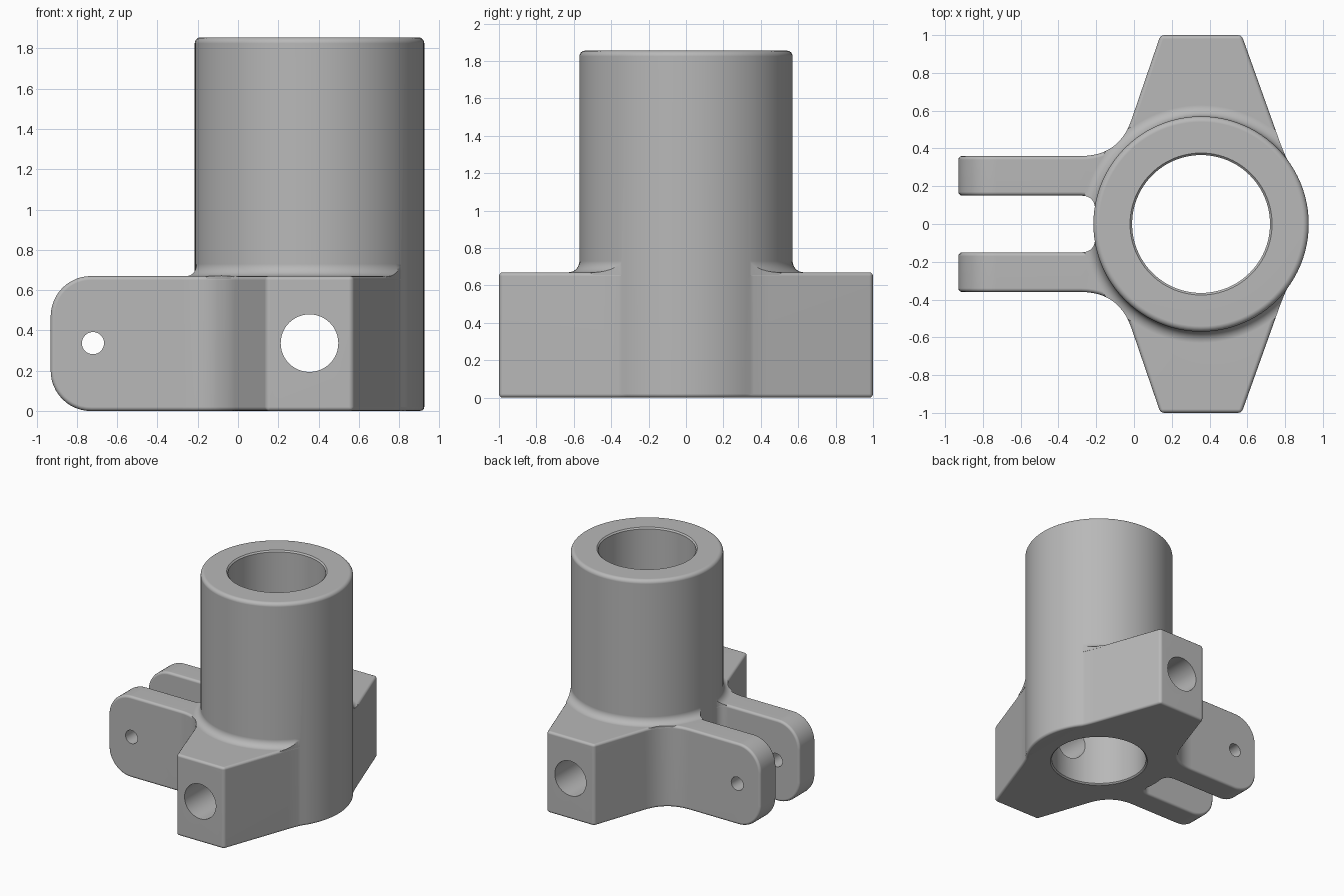
import bpy, bmesh, math
from mathutils import Vector, Matrix

if "Cube" in bpy.data.objects:
    bpy.data.objects.remove(bpy.data.objects["Cube"], do_unlink=True)

CX, R, BORE, TOP, BASE = 0.355, 0.57, 0.365, 1.855, 0.67

grey = bpy.data.materials.new("cast_grey")
grey.use_nodes = True
grey.diffuse_color = (0.48, 0.48, 0.48, 1)
grey.node_tree.nodes["Principled BSDF"].inputs["Base Color"].default_value = grey.diffuse_color


def finish(bm, name):
    bmesh.ops.recalc_face_normals(bm, faces=bm.faces)
    me = bpy.data.meshes.new(name)
    bm.to_mesh(me)
    bm.free()
    ob = bpy.data.objects.new(name, me)
    bpy.context.collection.objects.link(ob)
    me.materials.append(grey)
    return ob


def bend(a, c, b, n=10):
    """Rounded corner from a to b around corner c."""
    a, b, c = Vector(a), Vector(b), Vector(c)
    return [a * (1 - t) ** 2 + c * 2 * t * (1 - t) + b * t * t
            for t in (i / n for i in range(n + 1))]


def arc(cx, cz, r, start, end, n=6):
    return [(cx + r * math.cos(math.radians(start + (end - start) * i / n)),
             cz + r * math.sin(math.radians(start + (end - start) * i / n)))
            for i in range(n + 1)]


def prism(outline, z0, z1):
    bm = bmesh.new()
    face = bm.faces.new([bm.verts.new((p[0], p[1], z0)) for p in outline])
    ext = bmesh.ops.extrude_face_region(bm, geom=[face])
    moved = [v for v in ext["geom"] if isinstance(v, bmesh.types.BMVert)]
    bmesh.ops.translate(bm, verts=moved, vec=(0, 0, z1 - z0))
    bmesh.ops.recalc_face_normals(bm, faces=bm.faces)
    return bm


def lathe(name, profile, steps=96):
    """Closed solid turned about the tube axis; profile runs axis to axis."""
    bm = bmesh.new()
    verts = [bm.verts.new((CX + r, 0, z)) for r, z in profile]
    edges = [bm.edges.new(pair) for pair in zip(verts, verts[1:])]
    bmesh.ops.spin(bm, geom=verts + edges, cent=(CX, 0, 0), axis=(0, 0, 1),
                   angle=math.tau, steps=steps)
    bmesh.ops.remove_doubles(bm, verts=bm.verts, dist=1e-5)
    return finish(bm, name)


def cross_pin(name, x, z, r, segments):
    bm = bmesh.new()
    bmesh.ops.create_cone(bm, cap_ends=True, segments=segments, radius1=r, radius2=r, depth=3,
                          matrix=Matrix.Translation((x, 0, z)) @ Matrix.Rotation(math.pi / 2, 4, 'X'))
    return finish(bm, name)


def combine(target, tool, operation):
    mod = target.modifiers.new(operation, 'BOOLEAN')
    mod.operation, mod.solver, mod.object = operation, 'EXACT', tool
    graph = bpy.context.evaluated_depsgraph_get()
    mesh = bpy.data.meshes.new_from_object(target.evaluated_get(graph))
    target.modifiers.clear()
    target.data = mesh
    bpy.data.objects.remove(tool, do_unlink=True)


# Base outline: half of it, then mirrored across y
half = bend((0.835, 0.29), (0.80, 0.36), (0.77, 0.44), 6)
half += [Vector((0.57, 1)), Vector((0.14, 1))]
half += bend((-0.014, 0.55), (-0.08, 0.36), (-0.28, 0.36), 12)
half += [Vector((-0.93, 0.36)), Vector((-0.93, 0.15))]
half += bend((-0.28, 0.15), (-0.205, 0.15), (-0.205, 0.07), 8)
outline = half + [Vector((p.x, -p.y)) for p in reversed(half)]

# Base with two fork arms and two side bosses
bm = prism(outline, 0, BASE)
tips = [e for e in bm.edges if all(v.co.x < -0.92 for v in e.verts)
        and abs(e.verts[0].co.z - e.verts[1].co.z) < 1e-4]
bmesh.ops.bevel(bm, geom=tips, offset=0.2, segments=12, profile=0.5, affect='EDGES')
sharp = [e for e in bm.edges if len(e.link_faces) == 2 and e.calc_face_angle() > math.radians(40)]
bmesh.ops.bevel(bm, geom=sharp, offset=0.02, segments=3, profile=0.5, affect='EDGES')
body = finish(bm, "steering_hub_body")

# Fillet where the tube rises from the base, kept within the outline
flare = lathe("tube_fillet", [(0, 0.655), (0.635, 0.655), (0.635, 0.669)]
              + arc(0.63, 0.73, 0.06, 270, 180, 8) + [(0.565, 0.735), (0, 0.735)])
combine(flare, finish(prism(outline, 0.5, 1), "fillet_limit"), 'INTERSECT')
combine(body, flare, 'UNION')

# Upright tube with rounded rims
tube = lathe("tube", [(0, 0.001)] + arc(R - 0.02, 0.021, 0.02, -90, 0, 4)
             + arc(R - 0.03, TOP - 0.03, 0.03, 0, 90) + [(0, TOP)])
combine(body, tube, 'UNION')

# Bore with chamfered ends
lip = 0.011
bore = lathe("bore", [(0, -0.1), (BORE + lip, -0.1), (BORE + lip, 0.001), (BORE, lip),
                      (BORE, TOP - lip), (BORE + lip, TOP), (BORE + lip, 2), (0, 2)])
combine(body, bore, 'DIFFERENCE')

# Cross holes through the bosses and the fork arms
combine(body, cross_pin("boss_hole", CX, 0.337, 0.143, 48), 'DIFFERENCE')
combine(body, cross_pin("fork_hole", -0.72, 0.337, 0.055, 32), 'DIFFERENCE')

bpy.ops.object.select_all(action='DESELECT')
body.select_set(True)
bpy.context.view_layer.objects.active = body
bpy.ops.object.shade_smooth_by_angle(angle=math.radians(35))
weighted = body.modifiers.new("even_shading", 'WEIGHTED_NORMAL')
weighted.keep_sharp = True
